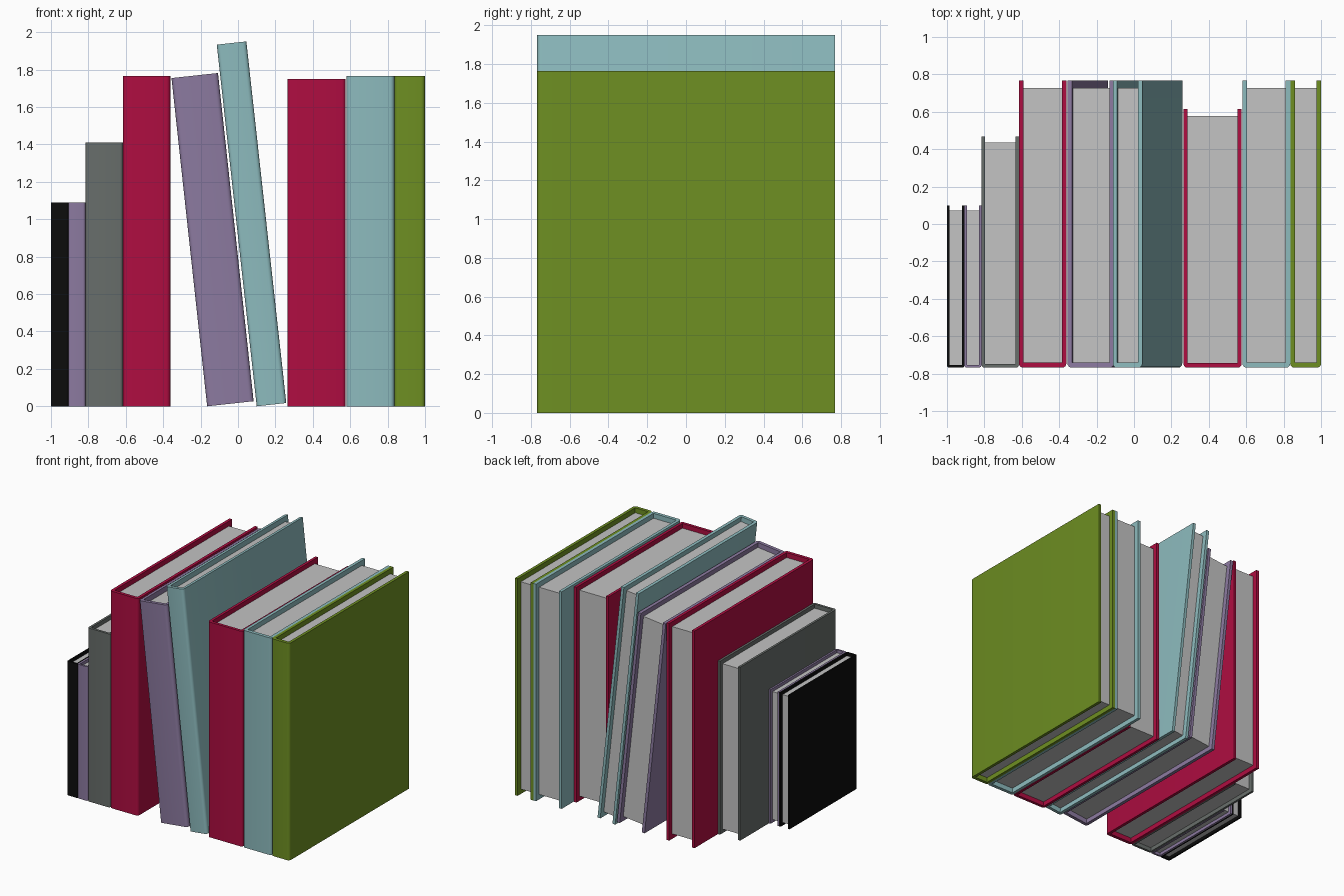
import bpy, bmesh, math

if "Cube" in bpy.data.objects:
    bpy.data.objects.remove(bpy.data.objects["Cube"])


def lin(c):
    c /= 255
    return c / 12.92 if c <= 0.04045 else ((c + 0.055) / 1.055) ** 2.4


def material(name, r, g, b):
    m = bpy.data.materials.new(name)
    m.diffuse_color = (lin(r), lin(g), lin(b), 1)
    m.use_nodes = True
    m.node_tree.nodes["Principled BSDF"].inputs["Base Color"].default_value = m.diffuse_color
    return m


MATS = {
    "black": material("black cover", 12, 12, 12),
    "purple": material("purple cover", 140, 122, 160),
    "grey": material("grey cover", 104, 110, 107),
    "red": material("red cover", 175, 13, 65),
    "teal": material("teal cover", 141, 187, 190),
    "green": material("green cover", 110, 143, 34),
}
PAPER = material("paper", 195, 195, 195)
FRONT = -0.768


def extrude_profile(name, pts, z0, z1, mat):
    """Extrude a closed plan outline (x, y) from z0 to z1."""
    bm = bmesh.new()
    face = bm.faces.new([bm.verts.new((x, y, z0)) for x, y in pts])
    ext = bmesh.ops.extrude_face_region(bm, geom=[face])
    verts = [v for v in ext["geom"] if isinstance(v, bmesh.types.BMVert)]
    bmesh.ops.translate(bm, verts=verts, vec=(0, 0, z1 - z0))
    bmesh.ops.recalc_face_normals(bm, faces=bm.faces)
    me = bpy.data.meshes.new(name)
    bm.to_mesh(me)
    bm.free()
    me.materials.append(mat)
    ob = bpy.data.objects.new(name, me)
    bpy.context.collection.objects.link(ob)
    return ob


def book(name, colour, x, w, h, back, t, recess, lean=0.0):
    r = t * 0.9
    # U-shaped cover outline with rounded spine corners
    arc = [(r - r * math.cos(a), FRONT + r - r * math.sin(a))
           for a in (math.pi / 2 * i / 4 for i in range(5))]
    outline = [(0, back)] + arc
    outline += [(w - px, py) for px, py in reversed(outline)]
    outline += [(w - t, back), (w - t, FRONT + t * 1.1),
                (t, FRONT + t * 1.1), (t, back)]
    cover = extrude_profile(name + "_cover", outline, 0, h, MATS[colour])
    # page block, set in from the open edges
    y0, y1 = FRONT + t * 1.1, back - recess
    pages = extrude_profile(name + "_pages",
                            [(t, y0), (w - t, y0), (w - t, y1), (t, y1)],
                            recess, h - recess, PAPER)
    for ob in (cover, pages):
        ob.location.x = x
        ob.rotation_euler.y = -math.radians(lean)
    bpy.ops.object.select_all(action='DESELECT')
    cover.select_set(True)
    bpy.context.view_layer.objects.active = cover
    bpy.ops.object.shade_smooth_by_angle(angle=math.radians(30))


# name, colour, left x, width, height, back y, board thickness, page recess, lean
book("black_book", "black", -1.0, 0.093, 1.09, 0.098, 0.013, 0.025)
book("small_purple_book", "purple", -0.907, 0.091, 1.09, 0.098, 0.014, 0.025)
book("grey_book", "grey", -0.815, 0.2, 1.41, 0.468, 0.018, 0.033)
book("tall_red_book", "red", -0.615, 0.253, 1.765, 0.768, 0.024, 0.04)
book("leaning_purple_book", "purple", -0.165, 0.25, 1.765, 0.768, 0.025, 0.04, 6.2)
book("leaning_teal_book", "teal", 0.1, 0.159, 1.945, 0.768, 0.024, 0.04, 6.3)
book("thick_red_book", "red", 0.265, 0.31, 1.75, 0.615, 0.022, 0.038)
book("upright_teal_book", "teal", 0.58, 0.256, 1.765, 0.768, 0.025, 0.04)
book("green_book", "green", 0.836, 0.164, 1.765, 0.768, 0.024, 0.04)
